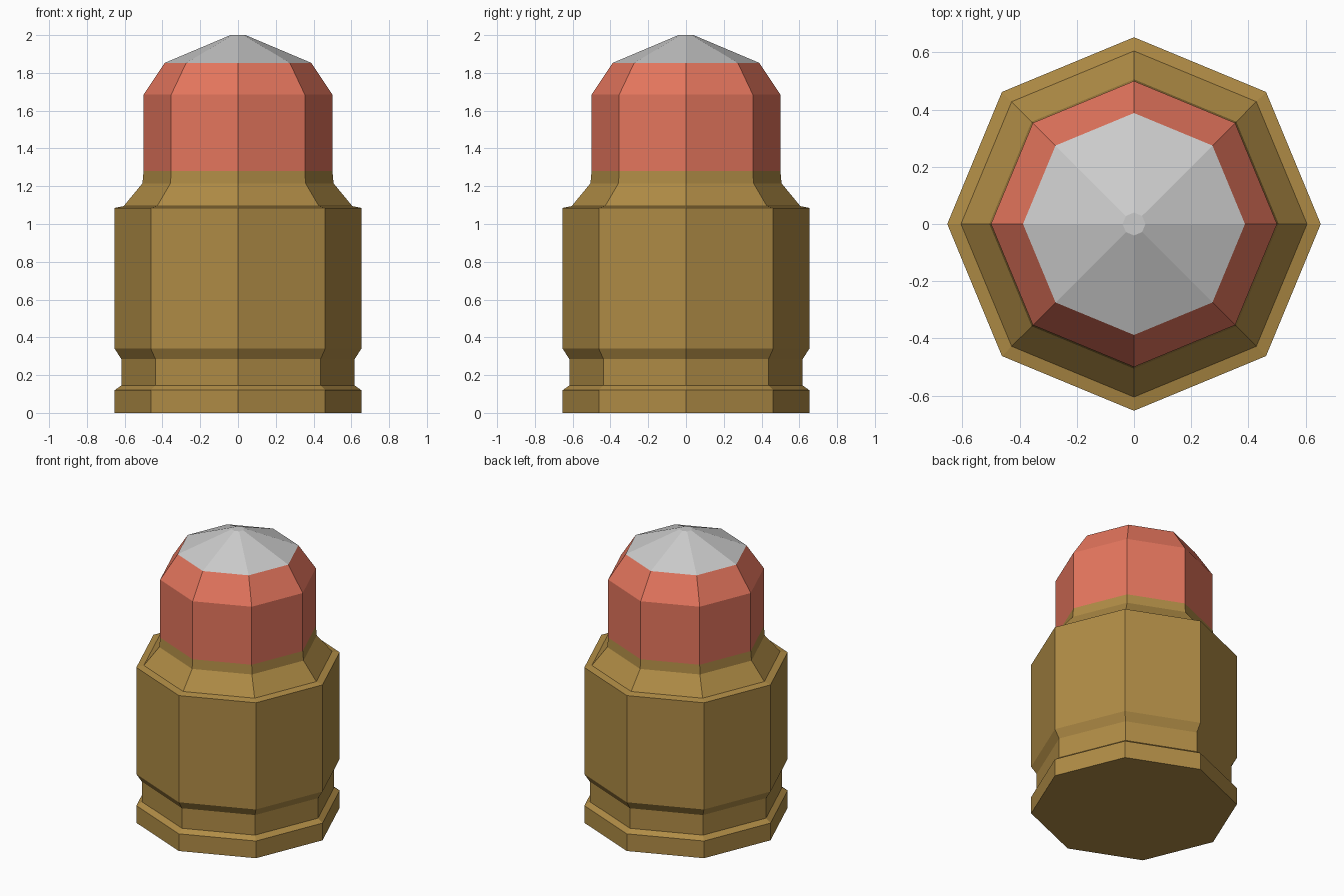
import bpy, bmesh, math

if "Cube" in bpy.data.objects:
    bpy.data.objects.remove(bpy.data.objects["Cube"])

SIDES = 8


def material(name, color):
    m = bpy.data.materials.new(name)
    m.diffuse_color = (*color, 1)
    m.use_nodes = True
    m.node_tree.nodes["Principled BSDF"].inputs["Base Color"].default_value = m.diffuse_color
    return m


def lathe(name, profile, mat=None, cap_bottom=False, cap_top=False):
    """Revolve (radius, z) points into a flat-faced octagonal shell."""
    bm = bmesh.new()
    rings = []
    for r, z in profile:
        angles = [2 * math.pi * i / SIDES for i in range(SIDES)]
        rings.append([bm.verts.new((r * math.cos(a), r * math.sin(a), z)) for a in angles])
    for low, high in zip(rings, rings[1:]):
        for i in range(SIDES):
            j = (i + 1) % SIDES
            bm.faces.new((low[i], low[j], high[j], high[i]))
    if cap_bottom:
        bm.faces.new(rings[0][::-1])
    if cap_top:
        bm.faces.new(rings[-1])
    mesh = bpy.data.meshes.new(name)
    bm.to_mesh(mesh)
    bm.free()
    if mat:
        mesh.materials.append(mat)
    obj = bpy.data.objects.new(name, mesh)
    bpy.context.collection.objects.link(obj)
    return obj


brass = material("brass", (0.43, 0.26, 0.06))
red = material("red", (0.78, 0.18, 0.11))

# Brass case: rim, extractor groove, body, shoulder and neck
lathe("case", [(0.653, 0), (0.653, 0.12), (0.618, 0.145), (0.618, 0.285),
               (0.653, 0.34), (0.653, 1.085), (0.605, 1.095),
               (0.506, 1.215), (0.5, 1.28)], brass, cap_bottom=True)

# Red slug with chamfered shoulder
lathe("slug", [(0.5, 1.28), (0.5, 1.685), (0.388, 1.853)], red)

# Bare grey tip with a small flat end
lathe("tip", [(0.388, 1.853), (0.04, 2.0)], cap_top=True)
